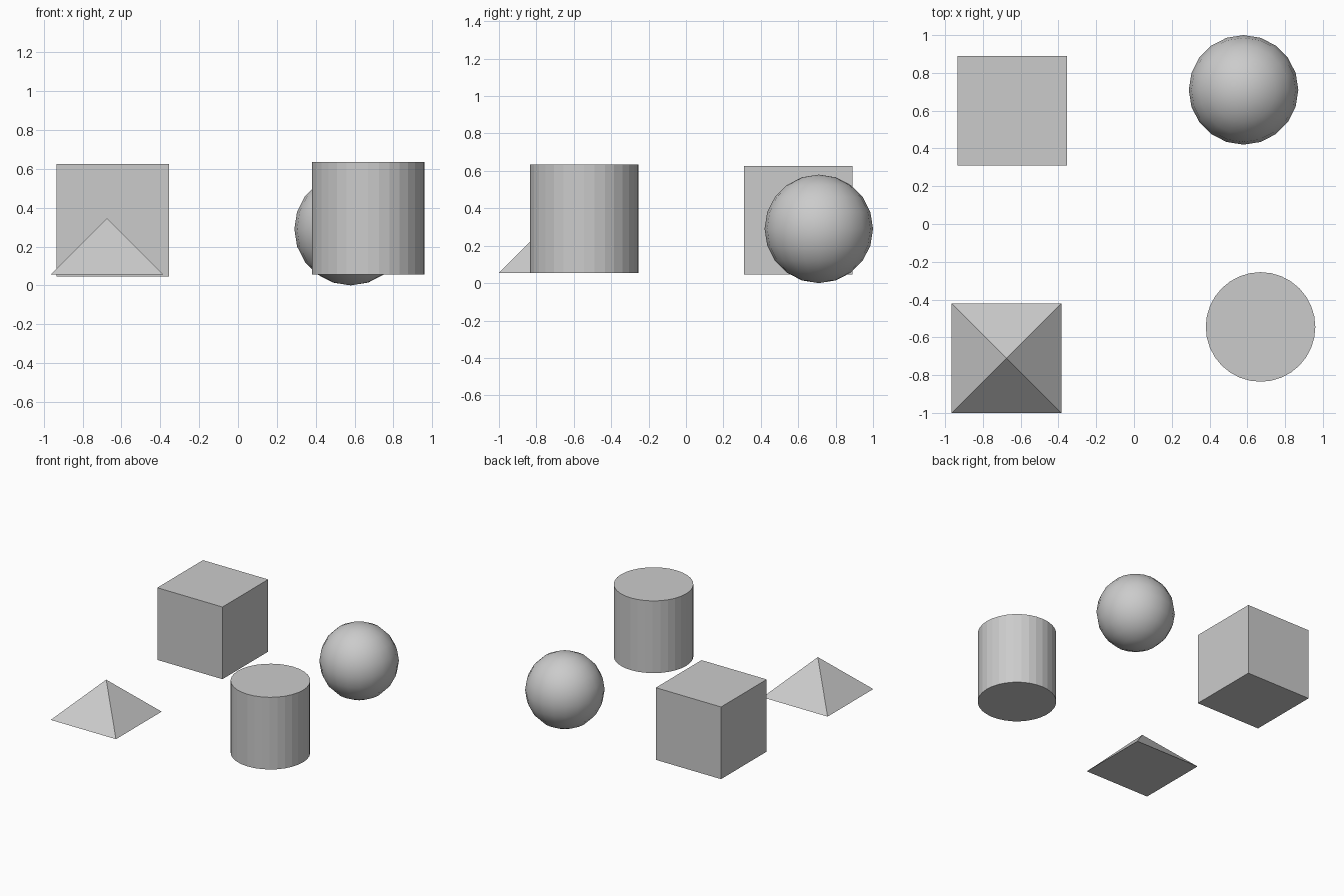
import bpy
import math

# Remove the default object
default = bpy.data.objects.get("Cube")
if default:
    bpy.data.objects.remove(default, do_unlink=True)

# Single flat colour
GREY = (0.6, 0.6, 0.6, 1.0)
grey = bpy.data.materials.new("plain_grey")
grey.use_nodes = True
grey.diffuse_color = GREY
grey.node_tree.nodes["Principled BSDF"].inputs["Base Color"].default_value = GREY

SIZE = 0.58
R = SIZE / 2


def finish(name, smooth=False):
    """Name and colour the newly added primitive."""
    ob = bpy.context.object
    ob.name = ob.data.name = name
    ob.data.materials.append(grey)
    if smooth:
        bpy.ops.object.shade_smooth()
    return ob


# Box at the back right
bpy.ops.mesh.primitive_cube_add(size=SIZE, location=(-0.645, 0.6, 0.335))
finish("box")

# Faceted cylinder at the front left
bpy.ops.mesh.primitive_cylinder_add(vertices=32, radius=R, depth=SIZE,
                                    location=(0.67, -0.545, 0.345))
finish("cylinder")

# Smooth ball at the back left
bpy.ops.mesh.primitive_uv_sphere_add(segments=20, ring_count=10, radius=R,
                                     location=(0.58, 0.71, R))
finish("ball", smooth=True)

# Square pyramid at the front right, half as tall as it is wide
bpy.ops.mesh.primitive_cone_add(vertices=4, radius1=R * math.sqrt(2), radius2=0, depth=R,
                                location=(-0.675, -0.71, 0.2),
                                rotation=(0, 0, math.pi / 4))
finish("pyramid")
